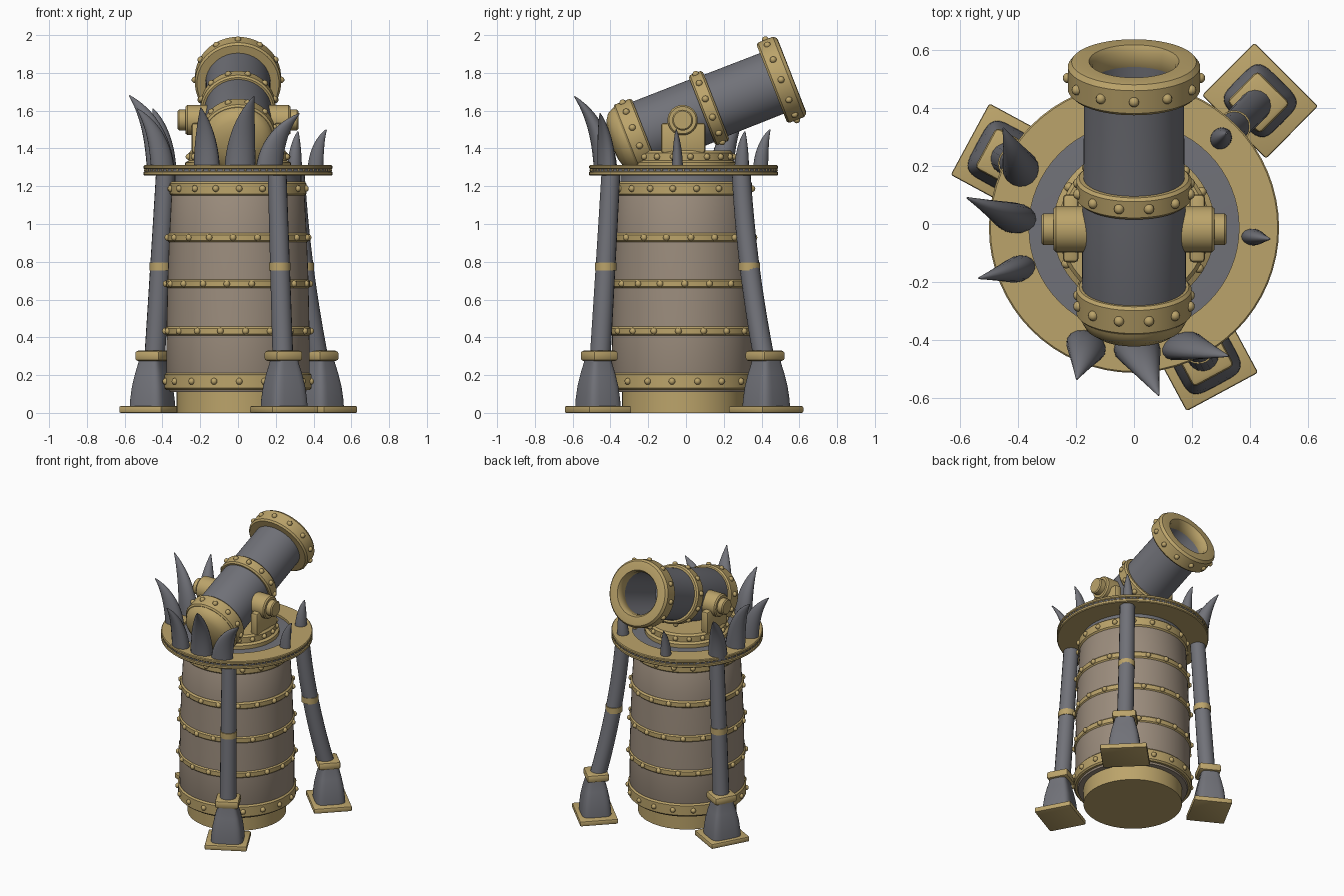
import bpy, bmesh, math
from math import sin, cos, pi, radians
from mathutils import Vector, Matrix

if "Cube" in bpy.data.objects:
    bpy.data.objects.remove(bpy.data.objects["Cube"])


def material(name, rgb):
    m = bpy.data.materials.new(name)
    m.diffuse_color = (*rgb, 1)
    m.use_nodes = True
    m.node_tree.nodes["Principled BSDF"].inputs["Base Color"].default_value = m.diffuse_color
    return m


GOLD = material("brass", (0.50, 0.37, 0.145))
STEEL = material("steel grey", (0.165, 0.168, 0.19))
STONE = material("taupe stone", (0.33, 0.265, 0.205))
CY = -0.013                                   # tower axis in y
TOWER = Matrix.Translation((0, CY, 0))


def finish(name, bm, mats, matrix=Matrix(), angle=35):
    bmesh.ops.recalc_face_normals(bm, faces=bm.faces)
    me = bpy.data.meshes.new(name)
    bm.to_mesh(me)
    bm.free()
    ob = bpy.data.objects.new(name, me)
    bpy.context.collection.objects.link(ob)
    for m in mats:
        me.materials.append(m)
    me.transform(matrix)
    bpy.ops.object.select_all(action='DESELECT')
    ob.select_set(True)
    bpy.context.view_layer.objects.active = ob
    bpy.ops.object.shade_smooth_by_angle(angle=radians(angle))
    return ob


def loft(name, sections, mats, matrix=Matrix(), closed=False, idx=None, angle=35):
    """Skin a list of equal point rings; closed joins the last ring to the first."""
    bm = bmesh.new()
    rings = [[bm.verts.new(p) for p in s] for s in sections]
    n = len(rings[0])
    for k in range(len(rings) if closed else len(rings) - 1):
        a, b = rings[k], rings[(k + 1) % len(rings)]
        for i in range(n):
            f = bm.faces.new((a[i], a[(i + 1) % n], b[(i + 1) % n], b[i]))
            f.material_index = idx[k] if idx else 0
    if not closed:
        bm.faces.new(rings[0]).material_index = idx[0] if idx else 0
        bm.faces.new(rings[-1]).material_index = idx[-1] if idx else 0
    return finish(name, bm, mats, matrix, angle)


def lathe(name, profile, mats, matrix=TOWER, closed=False, idx=None, n=64):
    secs = [[(r * cos(2 * pi * i / n), r * sin(2 * pi * i / n), z) for i in range(n)]
            for r, z in profile]
    return loft(name, secs, mats, matrix, closed, idx)


def hoop(name, r0, r1, z0, z1, matrix=TOWER, b=0.01):
    """Band with softened outer edges."""
    lathe(name, [(r0, z0), (r1 - b, z0), (r1, z0 + b), (r1, z1 - b), (r1 - b, z1), (r0, z1)],
          [GOLD], matrix, True)


def rivets(name, r, z, count, size, matrix=TOWER, phase=0.0, mat=GOLD):
    bm = bmesh.new()
    for i in range(count):
        a = 2 * pi * i / count + phase
        bmesh.ops.create_uvsphere(bm, u_segments=10, v_segments=6, radius=size,
                                  matrix=Matrix.Translation((r * cos(a), r * sin(a), z)))
    finish(name, bm, [mat], matrix, 60)


def block(name, size, center, matrix=Matrix(), bevel=0.01, mat=GOLD):
    bm = bmesh.new()
    bmesh.ops.create_cube(bm, size=1, matrix=Matrix.Translation(center) @ Matrix.Diagonal((*size, 1)))
    bmesh.ops.bevel(bm, geom=bm.edges[:], offset=bevel, segments=2, affect='EDGES', profile=0.5)
    finish(name, bm, [mat], matrix)


def rounded_square(hx, hy, z, n=32, e=0.45):
    pts = []
    for i in range(n):
        c, s = cos(2 * pi * i / n), sin(2 * pi * i / n)
        pts.append((math.copysign(abs(c) ** e, c) * hx, math.copysign(abs(s) ** e, s) * hy, z))
    return pts


def sweep(name, p0, p1, p2, width, side, mat, steps=12, n=16):
    """Elliptical tube along a quadratic curve; width(t) gives both radii."""
    p0, p1, p2, side = Vector(p0), Vector(p1), Vector(p2), Vector(side)
    secs = []
    for k in range(steps + 1):
        t = k / steps
        p = p0 * (1 - t) ** 2 + p1 * 2 * t * (1 - t) + p2 * t * t
        tan = ((p1 - p0) * (1 - t) + (p2 - p1) * t).normalized()
        s = (side - tan * side.dot(tan)).normalized()
        u = tan.cross(s)
        a, b = width(t)
        secs.append([p + s * a * cos(2 * pi * i / n) + u * b * sin(2 * pi * i / n) for i in range(n)])
    return loft(name, secs, [mat], angle=60)


# Tower: plinth, stone barrel and grey neck
lathe("plinth", [(0.325, 0), (0.325, 0.12)], [GOLD])
lathe("tower_body", [(0.36, 0.11), (0.38, 0.16), (0.378, 0.45), (0.373, 0.7), (0.364, 0.93),
                     (0.350, 1.2), (0.335, 1.225), (0.335, 1.27)], [STONE, STEEL],
      idx=[0, 0, 0, 0, 0, 1, 1])
for k, (z0, z1, r) in enumerate([(0.122, 0.212, 0.39), (0.408, 0.458, 0.386), (0.658, 0.708, 0.381),
                                 (0.903, 0.953, 0.374), (1.15, 1.225, 0.362)]):
    hoop(f"tower_band_{k}", 0.32, r, z0, z1)
    rivets(f"tower_rivets_{k}", r, (z0 + z1) / 2, 18, 0.018, phase=radians(11 + 5 * k))

# Platform: two brass plates around a grey studded strip, with a grey floor
hoop("platform_lower", 0.33, 0.50, 1.256, 1.279, b=0.005)
hoop("platform_upper", 0.362, 0.50, 1.291, 1.312, b=0.005)
lathe("platform_strip", [(0.33, 1.277), (0.493, 1.277), (0.493, 1.293), (0.33, 1.293)], [STEEL], closed=True)
rivets("platform_studs", 0.493, 1.285, 80, 0.006)
lathe("platform_floor", [(0.37, 1.265), (0.37, 1.295), (0.25, 1.30)], [STEEL])

# Turntable under the cannon
lathe("turntable", [(0.28, 1.28), (0.28, 1.325), (0.262, 1.335), (0.262, 1.375), (0.25, 1.388)], [GOLD])
rivets("turntable_rivets", 0.264, 1.356, 18, 0.017, phase=radians(8))

# Three curved legs on flared feet: angle, foot distance, plate width, leg distances
for k, (ang, d, w, b, m, t) in enumerate([(-61.7, 0.515, 0.28, 0.50, 0.468, 0.437),
                                          (151.6, 0.515, 0.28, 0.50, 0.468, 0.437),
                                          (45.2, 0.617, 0.31, 0.595, 0.49, 0.43)]):
    turn = TOWER @ Matrix.Rotation(radians(ang), 4, 'Z')
    place = turn @ Matrix.Translation((d, 0, 0))
    block(f"foot_plate_{k}", (0.255, w, 0.036), (0, 0, 0.018), place, 0.008)
    loft(f"foot_{k}", [rounded_square(h, h * 1.08, z) for h, z in
                       [(0.10, 0.03), (0.098, 0.07), (0.09, 0.14), (0.076, 0.21), (0.062, 0.265), (0.06, 0.285)]],
         [STEEL], place)
    block(f"foot_cap_{k}", (0.15, 0.16, 0.055), (-0.008, 0, 0.302), place, 0.016)
    ctrl = 2 * m - (b + t) / 2
    leg = sweep(f"leg_{k}", (b, 0, 0.31), (ctrl, 0, 0.79), (t, 0, 1.27),
                lambda s: (0.055 - 0.005 * s,) * 2, (0, 1, 0), STEEL)
    leg.data.transform(turn)
    lathe(f"leg_band_{k}", [(0.045, 0.755), (0.057, 0.755), (0.057, 0.797), (0.045, 0.797)], [GOLD],
          turn @ Matrix.Translation((m, 0, 0)), True, n=24)

# Horns around the platform: base x, y, tip x, y, z, tangential and radial radius
HORNS = [(0.01, -0.43, 0.085, -0.59, 1.675, 0.078, 0.055), (-0.165, -0.42, -0.197, -0.535, 1.615, 0.068, 0.05),
         (0.165, -0.42, 0.325, -0.455, 1.585, 0.07, 0.042), (-0.40, -0.155, -0.535, -0.187, 1.61, 0.042, 0.06),
         (-0.41, 0.02, -0.575, 0.09, 1.68, 0.05, 0.07), (-0.39, 0.19, -0.45, 0.33, 1.61, 0.06, 0.06),
         (0.30, 0.295, 0.318, 0.312, 1.49, 0.033, 0.037), (0.41, -0.045, 0.468, -0.052, 1.5, 0.026, 0.038),
         (-0.115, 0.395, -0.13, 0.445, 1.5, 0.033, 0.037)]
for k, (x, y, tx, ty, tz, a, b) in enumerate(HORNS):
    mid = (x + 0.12 * (tx - x), y + 0.12 * (ty - y), 1.3 + 0.62 * (tz - 1.3))
    sweep(f"horn_{k}", (x, y, 1.295), mid, (tx, ty, tz),
          lambda t, a=a, b=b: (a * (1 - t ** 1.7) + 0.003, b * (1 - t ** 1.7) + 0.003),
          (-(y - CY), x, 0), STEEL)

# Cannon: local z runs along the bore, with the muzzle face at the origin
GUN = Matrix.Translation((0, 0.561, 1.786)) @ Matrix.Rotation(radians(-68.6), 4, 'X')
lathe("cannon_barrel", [(0.17, -0.93), (0.179, -0.85), (0.178, -0.5), (0.174, -0.44), (0.172, -0.06),
                        (0.145, -0.06), (0.14, -0.45)], [STEEL], GUN)
lathe("muzzle_ring", [(0.165, -0.115), (0.217, -0.115), (0.228, -0.104), (0.228, -0.02), (0.215, -0.003),
                      (0.20, 0), (0.155, 0), (0.143, -0.02), (0.143, -0.075)], [GOLD], GUN, True)
rivets("muzzle_rivets", 0.228, -0.062, 12, 0.018, GUN)
hoop("middle_ring", 0.16, 0.199, -0.512, -0.432, GUN)
rivets("middle_rivets", 0.199, -0.472, 12, 0.018, GUN, radians(15))
hoop("rear_ring", 0.16, 0.199, -0.94, -0.835, GUN)
rivets("rear_rivets", 0.199, -0.887, 12, 0.018, GUN, radians(15))
lathe("breech_dome", [(0.188, -0.93), (0.184, -0.95), (0.168, -0.98), (0.135, -1.003), (0.08, -1.018),
                      (0.02, -1.023)], [GOLD], GUN)

# Trunnions and their cradle brackets
for name, s in (("left", -1), ("right", 1)):
    block(f"{name}_bracket", (0.055, 0.235, 0.16), (s * 0.218, -0.015, 1.455), bevel=0.015)
    axle = Matrix.Translation((0, -0.018, 1.55)) @ Matrix.Rotation(s * pi / 2, 4, 'Y')
    lathe(f"{name}_trunnion", [(0.08, 0.16), (0.08, 0.268), (0.072, 0.277), (0.055, 0.277),
                               (0.055, 0.312), (0.048, 0.319)], [GOLD], axle, n=32)
